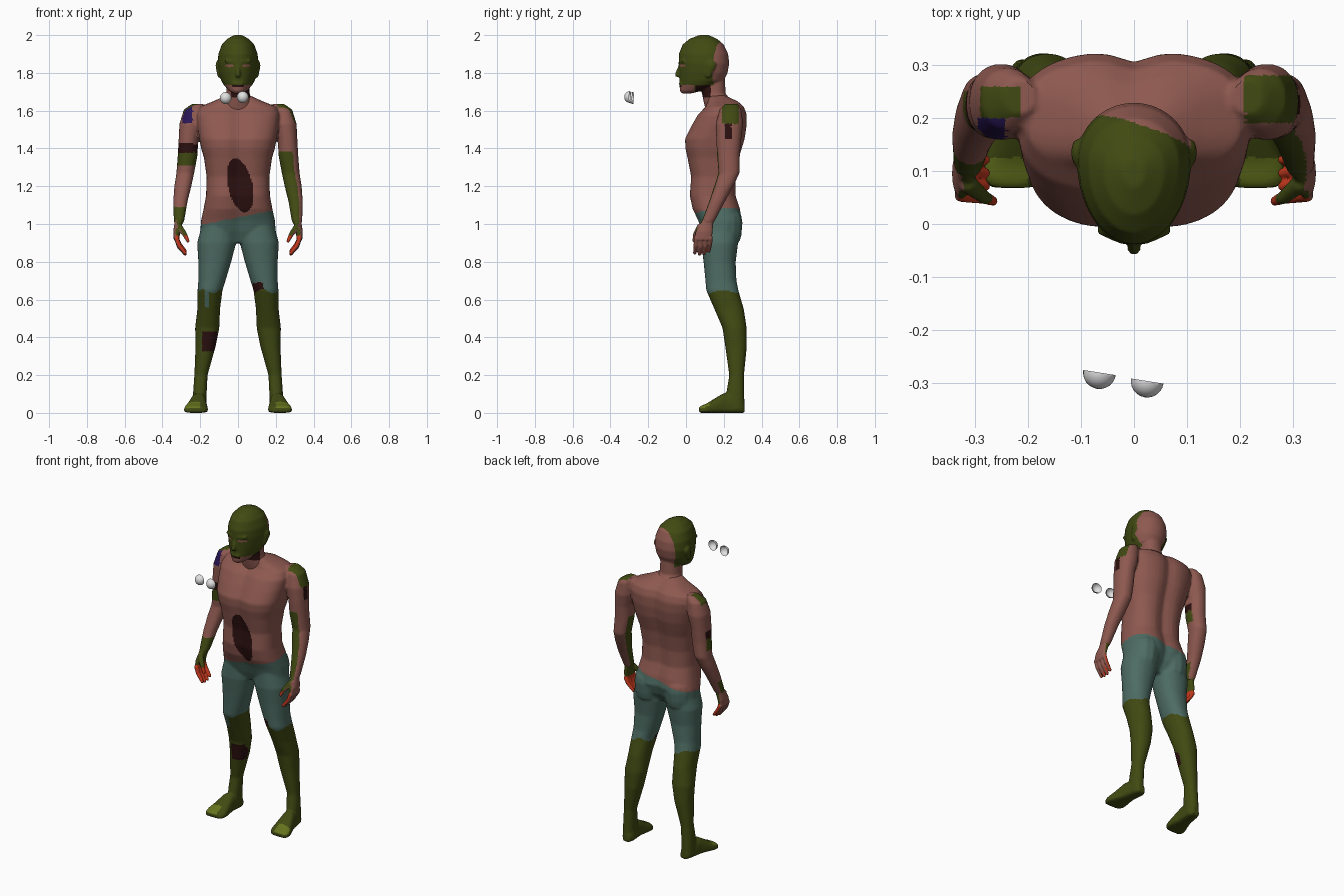
import bpy, bmesh, math
from mathutils import Vector, Matrix

COLOURS = {
    "skin": (0.27, 0.10, 0.08), "green": (0.053, 0.068, 0.006),
    "shorts_teal": (0.075, 0.15, 0.125), "dark_wound": (0.025, 0.005, 0.005),
    "red": (0.55, 0.04, 0.012), "bruise_blue": (0.022, 0.008, 0.09),
    "olive": (0.13, 0.17, 0.012), "eye_white": (0.75, 0.75, 0.75)}
MATS = {}
for key, rgb in COLOURS.items():
    MATS[key] = bpy.data.materials.new(key)
    MATS[key].diffuse_color = (*rgb, 1)


def spow(c, e):
    return math.copysign(abs(c) ** (2 / e), c)


def loft(bm, rings, e=2.2, n=32, mid=0.5, groove=0.0, along_y=False):
    """Closed skin through rings (level, centre x, half width, low, high)."""
    loops = []
    for lv, cx, rx, a, b in rings:
        c = a + mid * (b - a)
        loop = []
        for i in range(n):
            t = 2 * math.pi * i / n
            s = spow(math.sin(t), e)
            x = spow(math.cos(t), e) * rx
            d = c + s * ((b - c) if s > 0 else (c - a))
            d -= s * groove * math.exp(-(x / 0.04) ** 2)
            loop.append(bm.verts.new((cx + x, lv, d) if along_y else (cx + x, d, lv)))
        loops.append(loop)
    for p, q in zip(loops, loops[1:]):
        for i in range(n):
            j = (i + 1) % n
            bm.faces.new((p[i], p[j], q[j], q[i]))
    bm.faces.new(loops[0][::-1])
    bm.faces.new(loops[-1])


def limb(bm, rings, side, e=2.2):
    """Rings of (z, centre x, centre y, half width, half depth)."""
    loft(bm, [(z, side * cx, rx, cy - ry, cy + ry) for z, cx, cy, rx, ry in rings], e)


def capsule(bm, a, b, ra, rb, scale=(1, 1, 1)):
    """Convex hull around two balls."""
    vs = []
    for p, r in ((a, ra), (b, rb)):
        for i in range(1, 8):
            for j in range(12):
                u, v = math.pi * i / 8, math.pi * j / 6
                d = Vector((math.sin(u) * math.cos(v) * scale[0],
                            math.sin(u) * math.sin(v) * scale[1], math.cos(u) * scale[2]))
                vs.append(bm.verts.new(Vector(p) + d * r))
    out = bmesh.ops.convex_hull(bm, input=vs)
    inner = {v for v in out["geom_interior"] if isinstance(v, bmesh.types.BMVert)}
    bmesh.ops.delete(bm, geom=list(inner), context="VERTS")


def finish(obj, rule):
    for m in MATS.values():
        obj.data.materials.append(m)
    names = list(MATS)
    for f in obj.data.polygons:
        f.material_index = names.index(rule(f.center, f.normal))
    bpy.ops.object.select_all(action="DESELECT")
    obj.select_set(True)
    bpy.context.view_layer.objects.active = obj
    bpy.ops.object.shade_smooth_by_angle(angle=math.radians(40))


def fuse(name, bm, voxel, rule, smooth=3):
    """Merge overlapping closed pieces into a single skin, then colour it."""
    bmesh.ops.recalc_face_normals(bm, faces=bm.faces)
    me = bpy.data.meshes.new(name)
    bm.to_mesh(me)
    bm.free()
    obj = bpy.data.objects.new(name, me)
    bpy.context.collection.objects.link(obj)
    r = obj.modifiers.new("fuse", "REMESH")
    r.mode, r.voxel_size = "VOXEL", voxel
    s = obj.modifiers.new("soften", "SMOOTH")
    s.iterations = smooth
    dg = bpy.context.evaluated_depsgraph_get()
    done = bpy.data.meshes.new_from_object(obj.evaluated_get(dg))
    obj.modifiers.clear()
    obj.data = done
    finish(obj, rule)


def in_ellipse(a, b, ca, cb, ra, rb):
    return ((a - ca) / ra) ** 2 + ((b - cb) / rb) ** 2 < 1


def body_colour(p, n):
    x, y, z = p
    ax = abs(x)
    if z < 0.645 + 0.012 * math.sin(60 * x):                     # lower legs
        if -0.19 < x < -0.11 and 0.325 < z < 0.43 and n.y < 0:
            return "dark_wound"
        if -0.175 < x < -0.155 and z > 0.56 and n.y < 0:
            return "shorts_teal"
        return "olive" if y < 0.125 and z > 0.015 and n.z > 0.5 and ax > 0.2 else "green"
    arm = ax > 0.235 or (ax > 0.205 and 1.2 < z < 1.42)
    if not arm and z < 1.035 + 0.2 * x + 0.12 * max(0, y - 0.1):  # shorts
        return "dark_wound" if 0.08 < x < 0.135 and z < 0.69 and n.y < 0 else "shorts_teal"
    if y < 0.15 and in_ellipse(x + 0.18 * (z - 1.2), z, 0.012, 1.205, 0.066, 0.142):
        return "dark_wound"                                      # belly wound
    if arm and x < 0:
        if n.y < 0.3 and 1.38 < z < 1.43:
            return "dark_wound"
        if (n.y < 0.3 and 1.31 < z <= 1.38) or (z < 1.09 and n.y < 0.4):
            return "green"
    if arm and x > 0 and z < 1.385 and n.x < 0.45 and n.y < 0.45:
        return "green"
    if 1.53 < z and 0.24 < -x < 0.295 and 0.155 < y < 0.2:
        return "bruise_blue"
    if x > 0.21 and 0.19 < y < 0.28 and z > 1.53 or -0.29 < x < -0.215 and 0.2 < y < 0.26 and z > 1.57:
        return "green"
    if x > 0.28 and 0.205 < y < 0.24 and 1.45 < z < 1.53:
        return "dark_wound"
    return "skin"


def head_colour(p, n):
    x, y, z = p
    if 1.67 < z < 1.735 and 0.05 < y < 0.13 and (abs(x) < 0.035 or x > 0):
        return "dark_wound"                                      # throat
    if z < 1.735 and y > 0.06:
        return "skin"
    if z < 1.735 and y < 0.045:                                  # bare jaw
        return "dark_wound" if z > 1.727 and abs(x) < 0.03 else "skin"
    if y < 0.03 and in_ellipse(abs(x), z, 0.045, 1.837, 0.024, 0.007):
        return "skin"                                            # empty eye slits
    if y + 0.35 * x > 0.18 + 0.1 * (z - 1.85) and abs(x) < 0.108:
        return "skin"                                            # bare scalp
    return "green"


def hand_colour(p, n):
    if n.x * p.x > 0 and abs(n.x) > 0.5:
        return "skin"
    return "red" if p.z < 0.94 else "green"


# Torso with spine groove, then arms, legs and feet on each side
body = bmesh.new()
loft(body, [(z, 0, rx, a, b) for z, rx, a, b in (
    (0.90, 0.13, 0.11, 0.24), (0.96, 0.20, 0.082, 0.28), (1.02, 0.195, 0.06, 0.30),
    (1.08, 0.182, 0.03, 0.29), (1.15, 0.169, 0.015, 0.268), (1.25, 0.166, 0.022, 0.268),
    (1.35, 0.18, 0.003, 0.285), (1.40, 0.195, -0.008, 0.30), (1.45, 0.205, -0.01, 0.315),
    (1.52, 0.215, 0.025, 0.325), (1.58, 0.22, 0.06, 0.325), (1.62, 0.205, 0.10, 0.31),
    (1.65, 0.13, 0.11, 0.28), (1.68, 0.065, 0.11, 0.22))], e=2.7, n=48, groove=0.02)
for s in (-1, 1):
    limb(body, [(1.635, 0.215, 0.24, 0.03, 0.035), (1.605, 0.237, 0.235, 0.05, 0.058),
                (1.53, 0.25, 0.23, 0.06, 0.072), (1.45, 0.262, 0.226, 0.052, 0.066),
                (1.36, 0.267, 0.225, 0.052, 0.06), (1.27, 0.279, 0.228, 0.047, 0.056),
                (1.20, 0.292, 0.20, 0.045, 0.05), (1.12, 0.305, 0.165, 0.038, 0.042),
                (1.02, 0.312, 0.12, 0.028, 0.034), (1.0, 0.314, 0.112, 0.022, 0.03)], s)
    limb(body, [(1.00, 0.10, 0.18, 0.09, 0.10), (0.90, 0.113, 0.178, 0.103, 0.098),
                (0.80, 0.123, 0.178, 0.087, 0.085), (0.70, 0.138, 0.185, 0.072, 0.082),
                (0.65, 0.148, 0.192, 0.066, 0.085), (0.55, 0.155, 0.228, 0.06, 0.078),
                (0.45, 0.163, 0.257, 0.064, 0.064), (0.35, 0.172, 0.265, 0.053, 0.057),
                (0.20, 0.196, 0.268, 0.035, 0.039), (0.12, 0.201, 0.262, 0.036, 0.046),
                (0.02, 0.205, 0.26, 0.036, 0.05)], s)
    capsule(body, (s * 0.10, 0.21, 1.01), (s * 0.105, 0.21, 0.95), 0.09, 0.085)
    loft(body, [(y, s * cx, rx, 0, h) for y, cx, rx, h in (
        (0.31, 0.20, 0.022, 0.05), (0.28, 0.20, 0.036, 0.09), (0.20, 0.21, 0.042, 0.105),
        (0.15, 0.216, 0.054, 0.075), (0.11, 0.222, 0.064, 0.05), (0.085, 0.225, 0.06, 0.04),
        (0.068, 0.23, 0.04, 0.03))], e=2.8, mid=0.25, along_y=True)
fuse("body", body, 0.0075, body_colour)

# Head and neck with nose, brow, lips, chin and ears
head = bmesh.new()
loft(head, [(z, 0, rx, a, b) for z, rx, a, b in (
    (1.692, 0.025, -0.022, 0.03), (1.705, 0.048, -0.033, 0.085), (1.735, 0.075, -0.034, 0.165),
    (1.76, 0.089, -0.034, 0.20), (1.80, 0.101, -0.036, 0.22), (1.85, 0.108, -0.039, 0.229),
    (1.90, 0.104, -0.038, 0.223), (1.95, 0.086, -0.018, 0.20), (1.98, 0.058, 0.018, 0.165),
    (2.0, 0.02, 0.07, 0.12))], e=2.0, mid=0.6, n=40)
loft(head, [(1.58, 0, 0.10, 0.11, 0.28), (1.64, 0, 0.08, 0.095, 0.25), (1.69, 0, 0.062, 0.085, 0.21),
            (1.78, 0, 0.06, 0.08, 0.205)])
capsule(head, (0, -0.03, 1.84), (0, -0.046, 1.79), 0.009, 0.013)
capsule(head, (-0.02, -0.026, 1.742), (0.02, -0.026, 1.742), 0.011, 0.011)
for s in (-1, 1):
    capsule(head, (s * 0.02, -0.027, 1.86), (s * 0.06, -0.012, 1.862), 0.012, 0.01)
    capsule(head, (s * 0.107, 0.135, 1.84), (s * 0.102, 0.118, 1.79), 0.026, 0.016, (0.45, 1, 1))
fuse("head", head, 0.006, head_colour, 2)

# Hands: palm, four curled fingers and a thumb
for s, name in ((1, "left_hand"), (-1, "right_hand")):
    hand = bmesh.new()
    limb(hand, [(1.04, 0.311, 0.125, 0.023, 0.03), (1.0, 0.316, 0.11, 0.021, 0.034),
                (0.96, 0.324, 0.096, 0.019, 0.045), (0.915, 0.326, 0.09, 0.014, 0.046)], s)
    for i in range(4):
        y, dz = 0.054 + 0.025 * i, (0.006, 0, 0.004, 0.016)[i]
        pts = [(s * 0.326, y, 0.925), (s * 0.312, y - 0.002, 0.88 + dz), (s * 0.279, y - 0.008, 0.84 + dz)]
        capsule(hand, pts[0], pts[1], 0.013, 0.012)
        capsule(hand, pts[1], pts[2], 0.012, 0.009)
    capsule(hand, (s * 0.312, 0.075, 0.985), (s * 0.282, 0.05, 0.945), 0.018, 0.013)
    capsule(hand, (s * 0.282, 0.05, 0.945), (s * 0.265, 0.043, 0.91), 0.013, 0.009)
    fuse(name, hand, 0.0045, hand_colour, 2)

# Loose half-dome eyeballs floating ahead of the face
for name, loc in (("right_eyeball", (-0.065, -0.28, 1.667)), ("left_eyeball", (0.025, -0.296, 1.672))):
    bm = bmesh.new()
    bmesh.ops.create_uvsphere(bm, u_segments=24, v_segments=16, radius=0.031)
    bmesh.ops.bisect_plane(bm, geom=bm.verts[:] + bm.edges[:] + bm.faces[:], plane_co=(0, 0, 0),
                           plane_no=(0, 1, 0), clear_outer=True)
    bm.transform(Matrix.Translation(loc) @ Matrix.Rotation(math.radians(-9), 4, "Z"))
    mesh = bpy.data.meshes.new(name)
    bm.to_mesh(mesh)
    bm.free()
    eye = bpy.data.objects.new(name, mesh)
    bpy.context.collection.objects.link(eye)
    finish(eye, lambda p, n: "eye_white")
